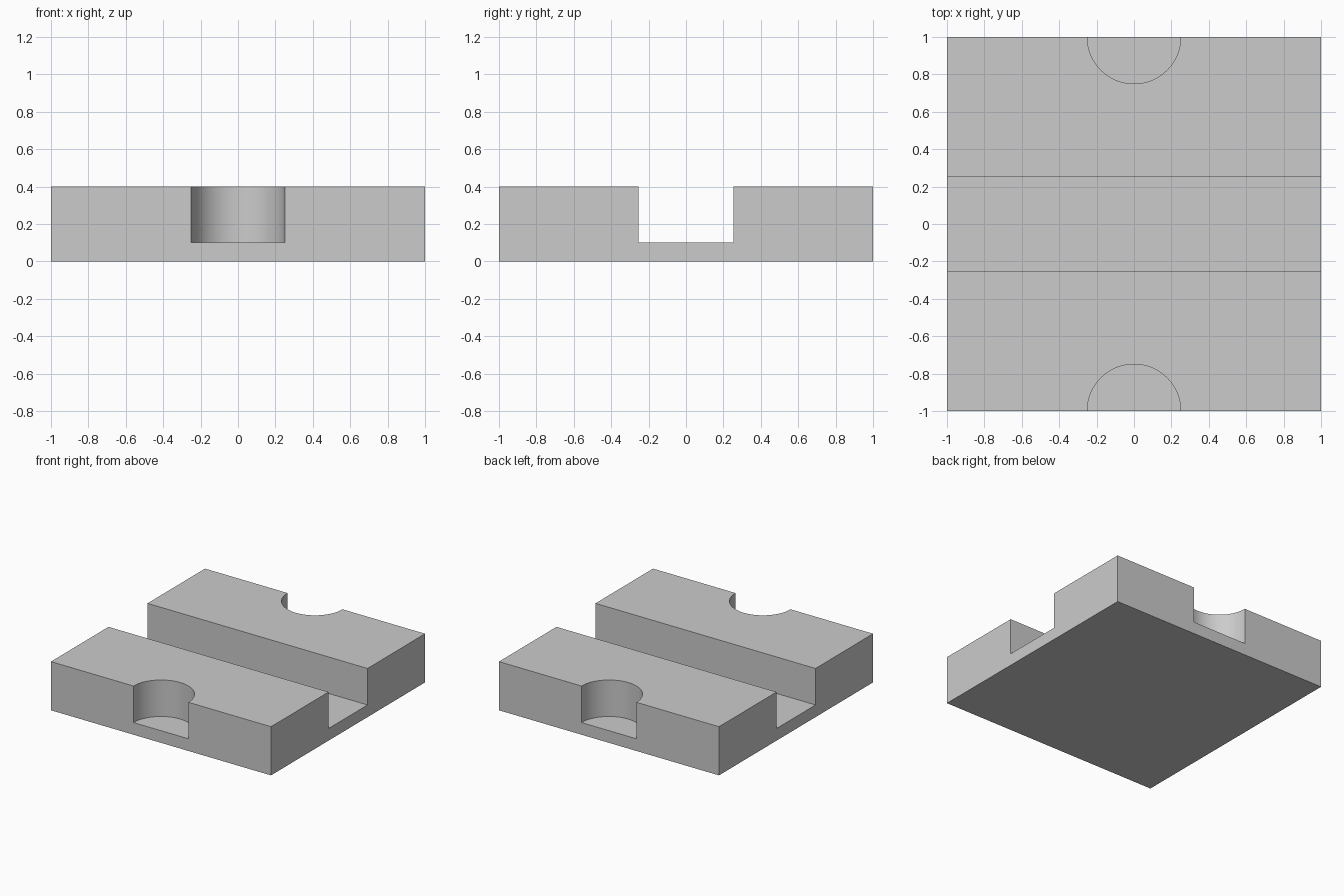
import bpy
import math

if "Cube" in bpy.data.objects:
    bpy.data.objects.remove(bpy.data.objects["Cube"])

SIZE, HEIGHT, FLOOR = 2.0, 0.4, 0.1
CHANNEL_HALF = 0.253
NOTCH_RADIUS = 0.25
CUT_DEPTH = 0.6  # cutters reach from the floor to above the top


def box(name, size, centre):
    bpy.ops.mesh.primitive_cube_add(size=1, location=centre)
    obj = bpy.context.object
    obj.name = name
    obj.scale = size
    bpy.ops.object.transform_apply(location=True, rotation=False, scale=True)
    return obj


def cut(target, cutter):
    cutter.hide_render = True
    mod = target.modifiers.new(cutter.name, 'BOOLEAN')
    mod.operation = 'DIFFERENCE'
    mod.solver = 'EXACT'
    mod.object = cutter
    bpy.context.view_layer.objects.active = target
    bpy.ops.object.modifier_apply(modifier=mod.name)
    bpy.data.objects.remove(cutter, do_unlink=True)


# Square block
block = box("grooved_block", (SIZE, SIZE, HEIGHT), (0, 0, HEIGHT / 2))

# Straight channel running along x
cut_z = FLOOR + CUT_DEPTH / 2
cut(block, box("channel_cutter", (SIZE + 0.4, 2 * CHANNEL_HALF, CUT_DEPTH), (0, 0, cut_z)))

# Half-round notches in the front and back edges
for side in (-1, 1):
    bpy.ops.mesh.primitive_cylinder_add(vertices=64, radius=NOTCH_RADIUS, depth=CUT_DEPTH,
                                        location=(0, side * SIZE / 2, cut_z))
    notch = bpy.context.object
    notch.name = "notch_cutter"
    cut(block, notch)

# Smooth notch walls, sharp edges elsewhere
bpy.ops.object.select_all(action='DESELECT')
block.select_set(True)
bpy.context.view_layer.objects.active = block
bpy.ops.object.shade_smooth_by_angle(angle=math.radians(30))
